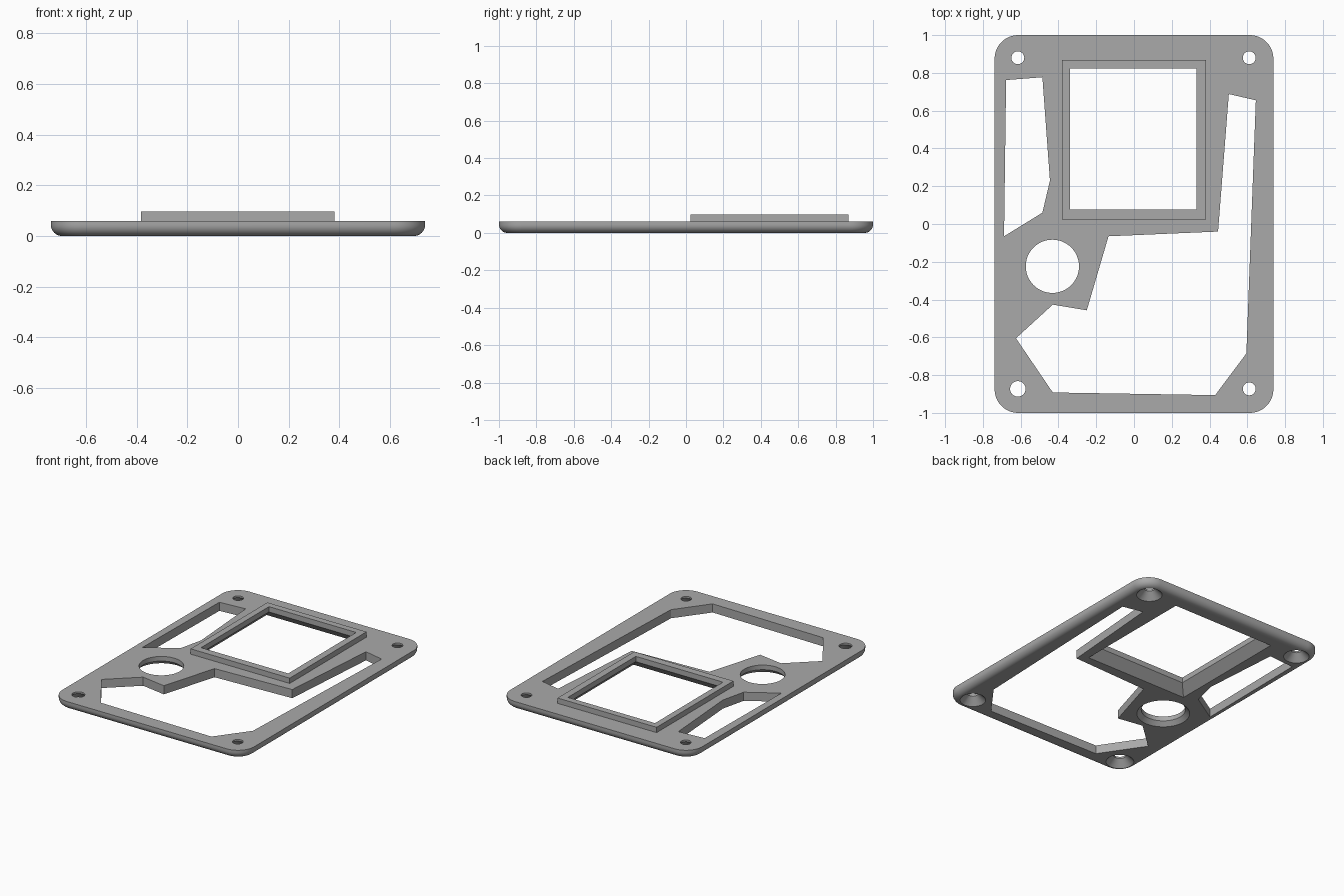
import bpy, bmesh, math

if "Cube" in bpy.data.objects:
    bpy.data.objects.remove(bpy.data.objects["Cube"])

HALF_X, HALF_Y, THICK = 0.738, 1.0, 0.06
FRAME_TOP = 0.097

grey = bpy.data.materials.new("satin_grey")
grey.diffuse_color = (0.4, 0.4, 0.4, 1)
grey.use_nodes = True
grey.node_tree.nodes["Principled BSDF"].inputs["Base Color"].default_value = grey.diffuse_color


def loft(name, rings):
    """Closed solid through stacked rings of (x, y, z) points."""
    bm = bmesh.new()
    loops = [[bm.verts.new(p) for p in ring] for ring in rings]
    n = len(loops[0])
    for a, b in zip(loops, loops[1:]):
        for i in range(n):
            j = (i + 1) % n
            bm.faces.new((a[i], a[j], b[j], b[i]))
    bm.faces.new(loops[0][::-1])
    bm.faces.new(loops[-1])
    bmesh.ops.recalc_face_normals(bm, faces=bm.faces)
    mesh = bpy.data.meshes.new(name)
    bm.to_mesh(mesh)
    bm.free()
    mesh.materials.append(grey)
    obj = bpy.data.objects.new(name, mesh)
    bpy.context.collection.objects.link(obj)
    return obj


def at_z(points, z):
    return [(x, y, z) for x, y in points]


def rounded_rect(hx, hy, r, steps=12):
    pts = []
    for k, (sx, sy) in enumerate([(1, 1), (-1, 1), (-1, -1), (1, -1)]):
        for i in range(steps + 1):
            a = math.pi / 2 * (k + i / steps)
            pts.append((sx * (hx - r) + r * math.cos(a), sy * (hy - r) + r * math.sin(a)))
    return pts


def rect(x0, x1, y0, y1, grow=0):
    return [(x0 - grow, y0 - grow), (x1 + grow, y0 - grow),
            (x1 + grow, y1 + grow), (x0 - grow, y1 + grow)]


def circle(cx, cy, r, n=48):
    return [(cx + r * math.cos(2 * math.pi * i / n), cy + r * math.sin(2 * math.pi * i / n))
            for i in range(n)]


def boolean(target, other, operation):
    mod = target.modifiers.new(operation.lower(), 'BOOLEAN')
    mod.operation, mod.solver, mod.object = operation, 'EXACT', other
    bpy.context.view_layer.objects.active = target
    bpy.ops.object.modifier_apply(modifier=mod.name)
    bpy.data.objects.remove(other)


def countersunk(name, cx, cy, r, flare):
    """Round cutter, straight at the top and flared at 45 degrees below."""
    return loft(name, [at_z(circle(cx, cy, r + flare + 0.02), -0.02),
                       at_z(circle(cx, cy, r), flare),
                       at_z(circle(cx, cy, r), 0.2)])


# Base plate with rounded corners and a rounded lower edge
FILLET, CORNER = 0.045, 0.125
rings = []
for i in range(9):
    a = math.pi / 2 * i / 8
    inset = FILLET * (1 - math.sin(a))
    rings.append(at_z(rounded_rect(HALF_X - inset, HALF_Y - inset, CORNER - inset),
                      FILLET * (1 - math.cos(a))))
rings.append(at_z(rounded_rect(HALF_X, HALF_Y, CORNER), THICK))
plate = loft("face_plate", rings)

# Raised rim around the window
rim = rect(-0.382, 0.38, 0.025, 0.868)
boolean(plate, loft("raised_rim", [at_z(rim, 0.03), at_z(rim, FRAME_TOP)]), 'UNION')

# Window opening, flared towards the underside
window = (-0.338, 0.332, 0.077, 0.823)
boolean(plate, loft("window_cutter", [at_z(rect(*window, 0.08), -0.02),
                                      at_z(rect(*window), 0.06),
                                      at_z(rect(*window), 0.2)]), 'DIFFERENCE')

# Angular openings at the side and the bottom
side_opening = [(-0.677, 0.762), (-0.485, 0.777), (-0.445, 0.23), (-0.485, 0.06), (-0.688, -0.065)]
main_opening = [(0.502, 0.688), (0.645, 0.655), (0.595, -0.685), (0.43, -0.906), (-0.43, -0.892),
                (-0.625, -0.605), (-0.43, -0.427), (-0.25, -0.457), (-0.135, -0.065), (0.445, -0.04)]
for outline in (side_opening, main_opening):
    boolean(plate, loft("opening_cutter", [at_z(outline, -0.1), at_z(outline, 0.2)]), 'DIFFERENCE')

# Round button hole and four countersunk screw holes
boolean(plate, countersunk("button_cutter", -0.432, -0.224, 0.141, 0.028), 'DIFFERENCE')
for x, y, r in [(-0.615, 0.88, 0.034), (0.61, 0.88, 0.034),
                (-0.615, -0.873, 0.041), (0.61, -0.873, 0.034)]:
    boolean(plate, countersunk("screw_cutter", x, y, r, 0.048), 'DIFFERENCE')

bpy.ops.object.select_all(action='DESELECT')
plate.select_set(True)
bpy.context.view_layer.objects.active = plate
bpy.ops.object.shade_smooth_by_angle(angle=math.radians(30))
